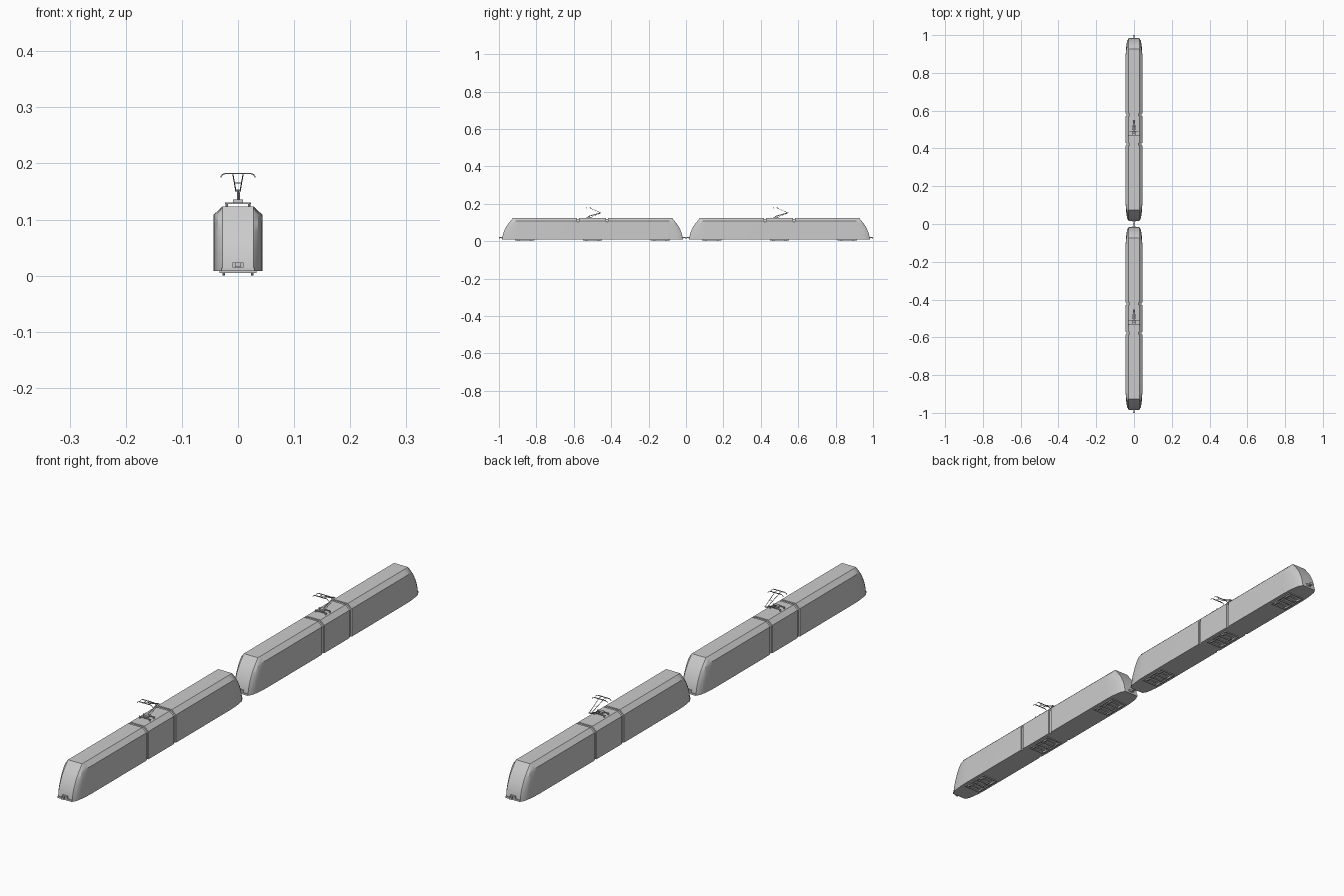
import bpy, bmesh, math
from mathutils import Vector

if "Cube" in bpy.data.objects:
    bpy.data.objects.remove(bpy.data.objects["Cube"])

GREY = (0.6, 0.6, 0.6, 1)
mat = bpy.data.materials.new("plain grey")
mat.use_nodes = True
mat.diffuse_color = GREY
mat.node_tree.nodes["Principled BSDF"].inputs["Base Color"].default_value = GREY

FLOOR, ROOF, HALF, ROOF_HALF = 0.008, 0.123, 0.044, 0.028
JOINT, GAP, TIP = 0.078, 0.006, 0.483
# Side wall heights, and how far the nose leans back at each (last is the roof)
LEVELS = [FLOOR, 0.02, 0.04, 0.06, 0.08, 0.096, 0.108, ROOF]
LEAN = [0, 0.001, 0.005, 0.013, 0.023, 0.034, 0.044, 0.056]
# Plan of the nose: distance behind the tip, half width
NOSE = [(0, 0.028), (0.012, 0.036), (0.03, 0.0395), (0.06, 0.043), (0.09, HALF)]


def finish(name, bm, y, angle=30):
    bmesh.ops.recalc_face_normals(bm, faces=bm.faces)
    mesh = bpy.data.meshes.new(name)
    bm.to_mesh(mesh)
    bm.free()
    mesh.materials.append(mat)
    mesh.shade_smooth()
    mesh.set_sharp_from_angle(angle=math.radians(angle))
    ob = bpy.data.objects.new(name, mesh)
    ob.location.y = y
    bpy.context.collection.objects.link(ob)
    return ob


def section(y, half, lean=0, inset=0):
    """Car body outline: right wall upward, roof, left wall downward."""
    right = []
    for z, back in zip(LEVELS, LEAN):
        x = min(half, ROOF_HALF) if z == ROOF else half
        top = z - inset * (z > 0.1)
        right.append(Vector((x - inset, y + back * lean, top)))
    return right + [Vector((-p.x, p.y, p.z)) for p in reversed(right)]


def loft(bm, rings):
    rows = [[bm.verts.new(p) for p in ring] for ring in rings]
    n = len(rows[0])
    for a, b in zip(rows, rows[1:]):
        for i in range(n):
            j = (i + 1) % n
            bm.faces.new((a[i], a[j], b[j], b[i]))
    for row in (rows[0], rows[-1]):
        for i in range(n // 2 - 1):
            bm.faces.new((row[i], row[i + 1], row[n - 2 - i], row[n - 1 - i]))


def box(bm, centre, size):
    verts = bmesh.ops.create_cube(bm, size=1)["verts"]
    bmesh.ops.scale(bm, vec=size, verts=verts)
    bmesh.ops.translate(bm, vec=centre, verts=verts)


def rod(bm, a, b, radius, sides=8):
    a, b = Vector(a), Vector(b)
    d = b - a
    verts = bmesh.ops.create_cone(bm, cap_ends=True, segments=sides, radius1=radius,
                                  radius2=radius, depth=d.length)["verts"]
    turn = d.to_track_quat('Z', 'Y').to_matrix()
    bmesh.ops.rotate(bm, matrix=turn, verts=verts)
    bmesh.ops.translate(bm, vec=(a + b) / 2, verts=verts)


def build_end_car(name, y, side):
    bm = bmesh.new()
    rings = [section(-TIP + s, w, 1 - s / 0.09) for s, w in NOSE]
    loft(bm, rings + [section(-JOINT - GAP, HALF)])
    # Bumper strip under the nose
    box(bm, (0, -TIP + 0.008, 0.011), (0.058, 0.02, 0.006))
    if side > 0:
        bmesh.ops.scale(bm, vec=(1, -1, 1), verts=bm.verts)
    finish(name, bm, y)


def build_coupler(name, y, side):
    bm = bmesh.new()
    box(bm, (0, side * 0.478, 0.019), (0.02, 0.016, 0.009))
    box(bm, (0, side * 0.487, 0.019), (0.005, 0.018, 0.005))
    box(bm, (0, side * 0.497, 0.019), (0.01, 0.006, 0.008))
    finish(name, bm, y)


def build_bogie(name, y):
    bm = bmesh.new()
    for sx in (-1, 1):
        box(bm, (sx * 0.031, 0, 0.007), (0.004, 0.1, 0.005))
        box(bm, (sx * 0.018, 0, 0.007), (0.003, 0.09, 0.004))
        for sy in (-1, 1):
            rod(bm, (sx * 0.023, sy * 0.032, 0.012), (sx * 0.028, sy * 0.032, 0.012), 0.012, 20)
    for cy in (-0.05, -0.012, 0.012, 0.05):
        box(bm, (0, cy, 0.007), (0.062, 0.004, 0.004))
    for sy in (-1, 1):
        rod(bm, (-0.025, sy * 0.032, 0.007), (0.025, sy * 0.032, 0.007), 0.002)
    finish(name, bm, y)


def build_pantograph(name, y):
    bm = bmesh.new()
    base, elbow, head = -0.018, 0.045, -0.02
    # Base frame on insulators
    for by in (base - 0.011, base + 0.011):
        box(bm, (0, by, 0.129), (0.046, 0.003, 0.003))
        for sx in (-1, 1):
            rod(bm, (sx * 0.02, by, 0.121), (sx * 0.02, by, 0.129), 0.0025)
    for sx in (-1, 1):
        box(bm, (sx * 0.006, base, 0.129), (0.002, 0.022, 0.002))
    box(bm, (0, base, 0.133), (0.018, 0.012, 0.006))
    # Lower arm, thin guide rod and forked upper arm
    rod(bm, (0, base, 0.134), (0, elbow, 0.152), 0.002)
    rod(bm, (0.003, base + 0.012, 0.131), (0.003, elbow - 0.004, 0.148), 0.0008)
    rod(bm, (-0.005, elbow, 0.152), (0.005, elbow, 0.152), 0.0018)
    for sx in (-1, 1):
        rod(bm, (sx * 0.004, elbow, 0.152), (sx * 0.009, head, 0.18), 0.001)
        rod(bm, (sx * 0.009, head - 0.01, 0.18), (sx * 0.009, head + 0.01, 0.18), 0.0008)
    rod(bm, (-0.006, 0.015, 0.165), (0.006, 0.015, 0.165), 0.0007)
    # Two contact strips with drooping horns
    for hy in (head - 0.01, head + 0.01):
        box(bm, (0, hy, 0.182), (0.046, 0.003, 0.002))
        for sx in (-1, 1):
            rod(bm, (sx * 0.022, hy, 0.182), (sx * 0.028, hy, 0.18), 0.001)
            rod(bm, (sx * 0.028, hy, 0.18), (sx * 0.031, hy, 0.175), 0.001)
    finish(name, bm, y)


for label, y in (("front", -0.5), ("rear", 0.5)):
    for end, side in (("leading", -1), ("trailing", 1)):
        build_end_car(f"{label}_unit_{end}_car", y, side)
        build_coupler(f"{label}_unit_{end}_coupler", y, side)
        build_bogie(f"{label}_unit_{end}_bogie", y + side * 0.362)
        # Recessed bellows between cars
        bm = bmesh.new()
        loft(bm, [section(side * JOINT + d, HALF, inset=0.004) for d in (-GAP - 0.002, GAP + 0.002)])
        finish(f"{label}_unit_{end}_bellows", bm, y)
    # Short middle car
    bm = bmesh.new()
    loft(bm, [section(s * (JOINT - GAP), HALF) for s in (-1, 1)])
    finish(f"{label}_unit_middle_car", bm, y)
    build_bogie(f"{label}_unit_middle_bogie", y)
    build_pantograph(f"{label}_unit_pantograph", y)
